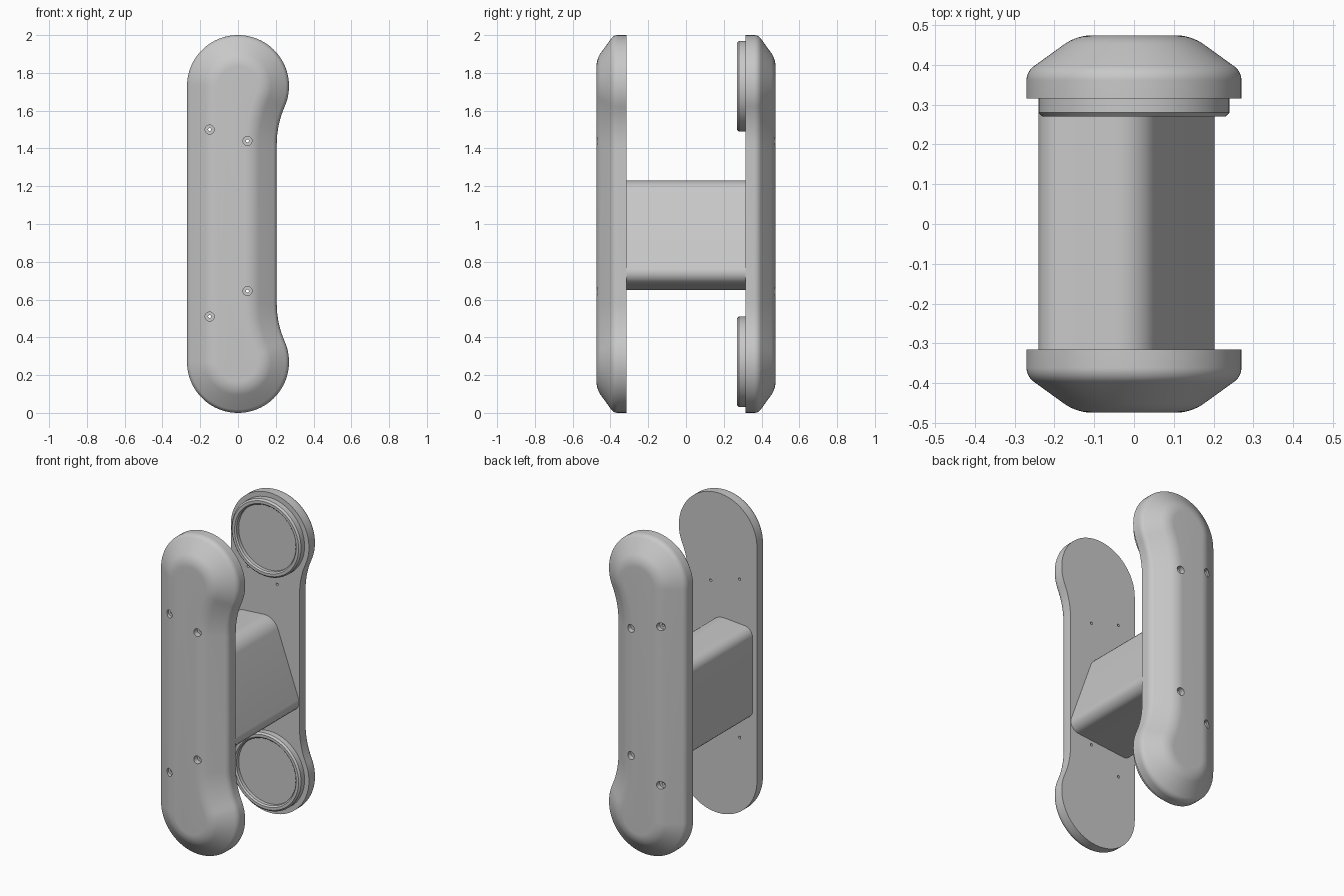
import bpy, bmesh
from math import atan2, cos, sin, pi, tan, radians, sqrt
from mathutils import Vector

cube = bpy.data.objects.get("Cube")
if cube:
    bpy.data.objects.remove(cube)

SHADE = (0.58, 0.58, 0.58, 1)
grey = bpy.data.materials.new("light_grey")
grey.use_nodes = True
grey.diffuse_color = SHADE
grey.node_tree.nodes["Principled BSDF"].inputs["Base Color"].default_value = SHADE


def add_loft(bm, rings):
    """Skin a stack of equal-length point rings and cap both ends."""
    loops = [[bm.verts.new(p) for p in ring] for ring in rings]
    n = len(loops[0])
    for a, b in zip(loops, loops[1:]):
        for i in range(n):
            j = (i + 1) % n
            bm.faces.new((a[i], a[j], b[j], b[i]))
    bm.faces.new(loops[0])
    bm.faces.new(loops[-1])


def add_lathe(bm, profile, x, z, sides):
    """Revolve (radius, y) pairs about a y-parallel axis."""
    add_loft(bm, [[(x + r * cos(2 * pi * i / sides), y, z + r * sin(2 * pi * i / sides))
                   for i in range(sides)] for r, y in profile])


def make_object(name, bm):
    bmesh.ops.recalc_face_normals(bm, faces=bm.faces)
    mesh = bpy.data.meshes.new(name)
    bm.to_mesh(mesh)
    bm.free()
    mesh.materials.append(grey)
    obj = bpy.data.objects.new(name, mesh)
    bpy.context.collection.objects.link(obj)
    return obj


def select(obj):
    bpy.ops.object.select_all(action='DESELECT')
    obj.select_set(True)
    bpy.context.view_layer.objects.active = obj


def smooth(obj):
    select(obj)
    bpy.ops.object.shade_smooth_by_angle(angle=radians(25))


def fillet(corners, steps=8):
    """Round the corners (x, y, radius) of a polyline; zero radius stays sharp."""
    out = []
    for i, (x, y, r) in enumerate(corners):
        p = Vector((x, y))
        if r == 0:
            out.append(p)
            continue
        u = (Vector(corners[i - 1][:2]) - p).normalized()
        v = (Vector(corners[(i + 1) % len(corners)][:2]) - p).normalized()
        half = u.angle(v) / 2
        centre = p + (u + v).normalized() * (r / sin(half))
        a = p + u * (r / tan(half)) - centre
        b = p + v * (r / tan(half)) - centre
        for k in range(steps + 1):
            out.append(centre + a.lerp(b, k / steps).normalized() * r)
    return out


# Plate outline: two round lobes, straight on one side, waisted on the other
LOBE, WAIST, BLEND = 0.27, 0.205, 0.5
LOBE_Z = 2 - LOBE
BLEND_X = WAIST + BLEND
BLEND_Z = LOBE_Z - sqrt((LOBE + BLEND) ** 2 - BLEND_X ** 2)


def outline(d):
    """Outline moved inward by d, as (x, z) points."""
    tilt = atan2(LOBE_Z - BLEND_Z, BLEND_X)
    top = []
    for k in range(13):
        a = pi - tilt * k / 12
        top.append((BLEND_X + (BLEND + d) * cos(a), BLEND_Z + (BLEND + d) * sin(a)))
    for k in range(1, 57):
        a = -tilt + (pi + tilt) * k / 56
        top.append(((LOBE - d) * cos(a), LOBE_Z + (LOBE - d) * sin(a)))
    return top + [(x, 2 - z) for x, z in reversed(top)]


# Edge section of a plate: (inset, distance from the middle)
edge = fillet([(0, 0.315, 0), (0, 0.383, 0.043), (0.126, 0.474, 0.123), (0.2, 0.474, 0)])[:-1]
screw_spots = [(-0.15, 1.5), (0.05, 1.44), (0.05, 0.645), (-0.15, 0.51)]


def make_plate(name, side):
    bm = bmesh.new()
    add_loft(bm, [[(x, side * y, z) for x, z in outline(d)] for d, y in edge])
    plate = make_object(name, bm)

    # Stepped screw holes
    bm = bmesh.new()
    for x, z in screw_spots:
        add_lathe(bm, [(0.024, side * 0.5), (0.024, side * 0.44),
                       (0.008, side * 0.44), (0.008, side * 0.3)], x, z, 24)
    cutter = make_object(name + "_hole_cutter", bm)
    cutter.hide_render = True
    cut = plate.modifiers.new("screw_holes", 'BOOLEAN')
    cut.object = cutter
    cut.operation = 'DIFFERENCE'
    cut.solver = 'EXACT'
    select(plate)
    bpy.ops.object.modifier_apply(modifier=cut.name)
    bpy.data.objects.remove(cutter)
    smooth(plate)


make_plate("front_plate", -1)
make_plate("back_plate", 1)

# Connecting strut with a sloping side
section = fillet([(-0.24, 0.645, 0.05), (-0.24, 1.215, 0.06),
                  (0.03, 1.235, 0.1), (0.225, 0.69, 0.06)])
bm = bmesh.new()
add_loft(bm, [[(p.x, y, p.y) for p in section] for y in (-0.317, 0.317)])
smooth(make_object("connecting_strut", bm))

# Raised rims with recessed discs on the inside of the back plate
for name, z in (("upper_rim", LOBE_Z), ("lower_rim", 2 - LOBE_Z)):
    bm = bmesh.new()
    add_lathe(bm, [(0.24, 0.317), (0.24, 0.28), (0.23, 0.27), (0.213, 0.27),
                   (0.205, 0.278), (0.205, 0.3)], 0, z, 64)
    smooth(make_object(name, bm))
